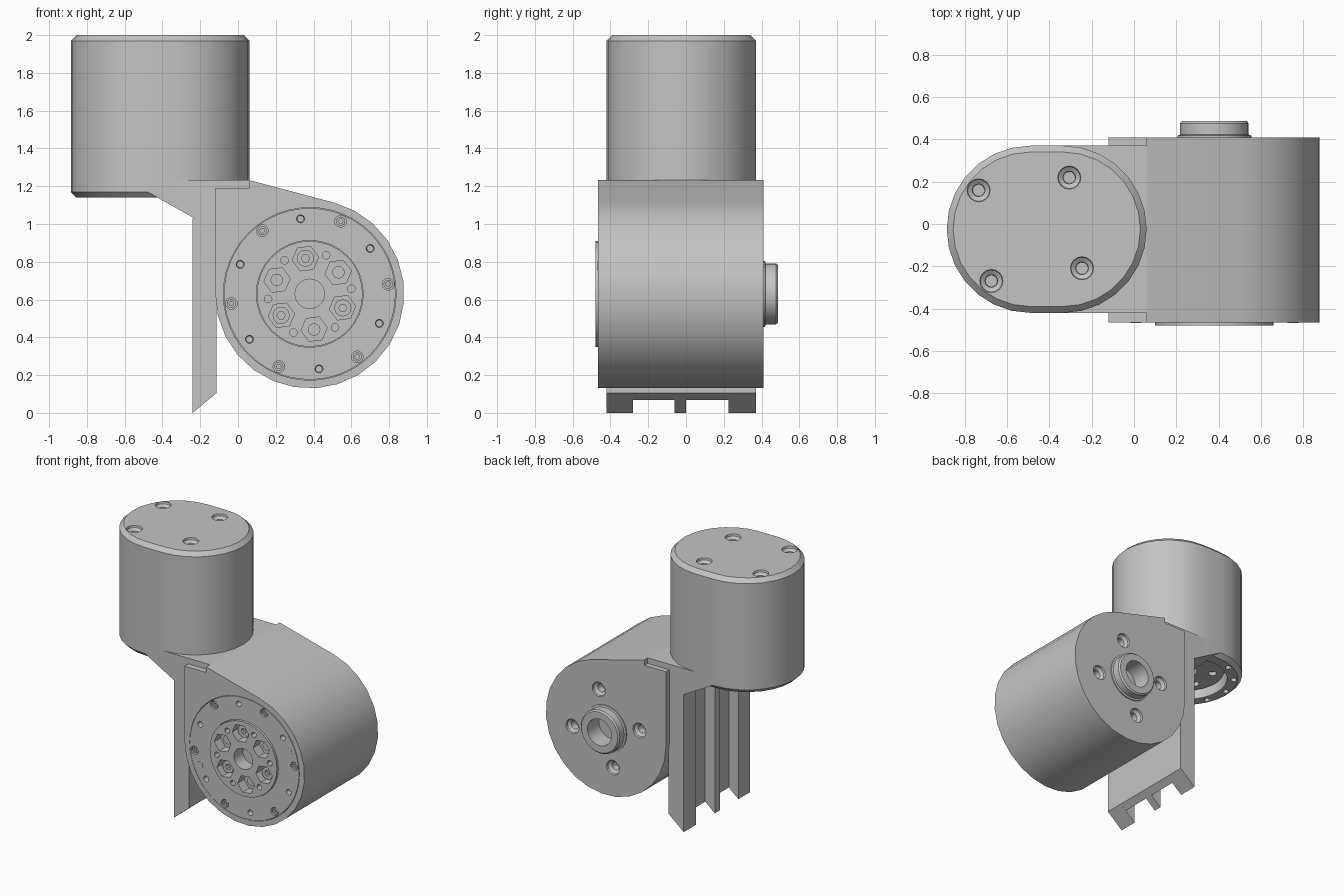
import bpy, bmesh
from math import sin, cos, radians
from mathutils import Matrix, Vector

if "Cube" in bpy.data.objects:
    bpy.data.objects.remove(bpy.data.objects["Cube"], do_unlink=True)

grey = bpy.data.materials.new("light grey")
grey.use_nodes = True
grey.diffuse_color = (0.55, 0.55, 0.55, 1)
grey.node_tree.nodes["Principled BSDF"].inputs["Base Color"].default_value = grey.diffuse_color


def frame(origin, x, y, z):
    """Matrix that places local axes x, y, z at origin."""
    m = Matrix((x, y, z)).transposed().to_4x4()
    m.translation = Vector(origin)
    return m


SIDE = frame((0, 0, 0), (1, 0, 0), (0, 0, 1), (0, -1, 0))
FRONT = frame((0.38, -0.465, 0.63), (1, 0, 0), (0, 0, 1), (0, -1, 0))
BACK = frame((0.38, 0.41, 0.63), (-1, 0, 0), (0, 0, 1), (0, 1, 0))
TOP = frame((-0.49, -0.025, 2), (1, 0, 0), (0, 1, 0), (0, 0, 1))
BOTTOM = frame((-0.49, -0.025, 1.14), (1, 0, 0), (0, -1, 0), (0, 0, -1))


def arc(r, a0, a1, n, cx=0, cy=0):
    steps = [radians(a0 + (a1 - a0) * i / n) for i in range(n + 1)]
    return [(cx + r * cos(a), cy + r * sin(a)) for a in steps]


def circle(r, n, cx=0, cy=0, turn=0):
    return arc(r, turn, turn + 360, n, cx, cy)[:-1]


def polar(r, degrees):
    return r * cos(radians(degrees)), r * sin(radians(degrees))


def loft(bm, rings, matrix):
    """Closed solid through outlines with equal point counts: [(points, height)]."""
    loops = [[bm.verts.new(matrix @ Vector((x, y, h))) for x, y in pts] for pts, h in rings]
    n = len(loops[0])
    for a, b in zip(loops, loops[1:]):
        for i in range(n):
            j = (i + 1) % n
            bm.faces.new((a[i], a[j], b[j], b[i]))
    bm.faces.new(loops[0][::-1])
    bm.faces.new(loops[-1])


def lathe(bm, profile, matrix, at=(0, 0), n=16):
    loft(bm, [(circle(r, n, *at), h) for r, h in profile], matrix)


def make(name, bm):
    bmesh.ops.recalc_face_normals(bm, faces=bm.faces)
    mesh = bpy.data.meshes.new(name)
    bm.to_mesh(mesh)
    bm.free()
    mesh.materials.append(grey)
    ob = bpy.data.objects.new(name, mesh)
    bpy.context.collection.objects.link(ob)
    return ob


def finish(ob, cuts=None):
    """Cut the holes, then smooth the curved faces."""
    bpy.ops.object.select_all(action="DESELECT")
    ob.select_set(True)
    bpy.context.view_layer.objects.active = ob
    if cuts:
        cutter = make("cutter", cuts)
        cutter.hide_render = True
        mod = ob.modifiers.new("holes", "BOOLEAN")
        mod.operation, mod.solver, mod.object = "DIFFERENCE", "EXACT", cutter
        bpy.ops.object.modifier_apply(modifier=mod.name)
        bpy.data.objects.remove(cutter, do_unlink=True)
    bpy.ops.object.shade_smooth_by_angle(angle=radians(30))


def countersink(bm, matrix, at):
    lathe(bm, [(0.055, 0.002), (0.052, -0.015), (0.03, -0.03), (0.028, -0.08)], matrix, at)


# Upper housing: rounded oblong can with chamfered rims
def oblong(r):
    return arc(r, -90, 90, 14, 0.155) + arc(r, 90, 270, 14)


bm, cuts = bmesh.new(), bmesh.new()
loft(bm, [(oblong(0.365), -0.86), (oblong(0.395), -0.83), (oblong(0.395), -0.03), (oblong(0.365), 0)], TOP)
for k in range(4):
    countersink(cuts, TOP, polar(0.306, 53 + 90 * k))
for a in (127, 157, 187, 217, 247):
    lathe(cuts, [(0.022, 0.01), (0.022, -0.05)], BOTTOM, polar(0.335, a), 12)
lathe(cuts, [(0.29, 0.01), (0.29, -0.1)], BOTTOM, n=32)
finish(make("upper_housing", bm), cuts)

# Output disc inside the underside recess
bm, cuts = bmesh.new(), bmesh.new()
lathe(bm, [(0.27, -0.11), (0.27, -0.06)], BOTTOM, n=32)
lathe(cuts, [(0.08, 0), (0.08, -0.1)], BOTTOM)
for k in range(6):
    lathe(cuts, [(0.03, 0), (0.03, -0.09)], BOTTOM, polar(0.19, 30 + 60 * k), 12)
finish(make("lower_output_disc", bm), cuts)

# Lower housing: drum with a tangent shoulder and a stepped corner
bm, cuts = bmesh.new(), bmesh.new()
outline = [(-0.12, 1.19), (0.06, 1.19), (0.06, 1.232)] + arc(0.5, 75, -180, 19, 0.38, 0.63)
loft(bm, [(outline, -0.41), (outline, 0.465)], SIDE)
lathe(cuts, [(0.457, 0.01), (0.457, -0.1)], FRONT, n=48)
for k in range(4):
    countersink(cuts, BACK, polar(0.285, 12 + 90 * k))
lathe(cuts, [(0.1, 0.01), (0.1, -0.06)], BACK, n=24)
finish(make("lower_housing", bm), cuts)

# Front plate set into the drum, leaving a fine seam
bm, cuts = bmesh.new(), bmesh.new()
lathe(bm, [(0.454, -0.12), (0.454, 0.001)], FRONT, n=48)
lathe(cuts, [(0.283, 0.02), (0.283, -0.1)], FRONT, n=32)
for k in range(6):
    lathe(cuts, [(0.031, 0.01), (0.031, -0.05)], FRONT, polar(0.418, 7 + 60 * k), 14)
    lathe(cuts, [(0.022, 0.01), (0.018, -0.04)], FRONT, polar(0.4, 37 + 60 * k), 12)
finish(make("front_plate", bm), cuts)

# Screws in the front plate and in every other pocket, with sockets
bm, cuts = bmesh.new(), bmesh.new()
for k in range(6):
    p = polar(0.418, 7 + 60 * k)
    lathe(bm, [(0.024, -0.055), (0.024, -0.006)], FRONT, p, 12)
    lathe(cuts, [(0.013, 0.01), (0.013, -0.03)], FRONT, p, 6)
for k in range(3):
    p = polar(0.19, 97 - 120 * k)
    lathe(bm, [(0.045, -0.07), (0.045, -0.02)], FRONT, p)
    lathe(cuts, [(0.022, 0), (0.022, -0.05)], FRONT, p, 6)
finish(make("front_screws", bm), cuts)

# Flat pins in the plate and the remaining pockets
bm = bmesh.new()
for a in (22, 202):
    lathe(bm, [(0.026, -0.01), (0.026, 0.003)], FRONT, polar(0.4, a), 14)
for k in range(3):
    lathe(bm, [(0.033, -0.07), (0.033, -0.045)], FRONT, polar(0.19, 37 - 120 * k), 14)
finish(make("front_pins", bm))

# Front output disc with six pockets around a centre bore
bm, cuts = bmesh.new(), bmesh.new()
lathe(bm, [(0.28, -0.11), (0.28, 0.015)], FRONT, n=32)
lathe(cuts, [(0.078, 0.03), (0.078, -0.09)], FRONT, n=24)
for k in range(6):
    a = 37 + 60 * k
    pocket = circle(0.07, 6, *polar(0.188, a), turn=a + 30)
    loft(cuts, [(pocket, 0.03), (pocket, -0.06)], FRONT)
    lathe(cuts, [(0.02, 0.03), (0.02, -0.03)], FRONT, polar(0.222, 7 + 60 * k), 12)
finish(make("front_output_disc", bm), cuts)

# Hollow boss on the back
bm, cuts = bmesh.new(), bmesh.new()
lathe(bm, [(0.175, -0.01), (0.175, 0.008), (0.162, 0.012), (0.162, 0.066), (0.152, 0.077)], BACK, n=28)
lathe(cuts, [(0.1, 0.09), (0.1, -0.05)], BACK, n=24)
finish(make("back_boss", bm), cuts)

# Sloped neck joining the two housings
bm = bmesh.new()
neck = [(-0.48, 1.17), (-0.24, 1.035), (-0.18, 0.995), (-0.145, 0.95), (-0.125, 0.9), (-0.12, 0.85),
        (0, 0.85), (0.06, 1.1), (0.06, 1.232), (-0.48, 1.232)]
loft(bm, [(neck, -0.37), (neck, 0.42)], SIDE)
finish(make("neck", bm))

# Ribbed tail plate with a slanted lower end
bm = bmesh.new()
plate = [(-0.16, 0.067), (-0.115, 0.104), (-0.115, 1), (-0.16, 1)]
loft(bm, [(plate, -0.37), (plate, 0.42)], SIDE)
finish(make("tail_plate", bm))
bm = bmesh.new()
rib = [(-0.24, 0), (-0.12, 0.1), (-0.12, 1.03), (-0.24, 1.03)]
for lo, hi in ((-0.37, -0.225), (0, 0.06), (0.28, 0.42)):
    loft(bm, [(rib, lo), (rib, hi)], SIDE)
finish(make("tail_ribs", bm))
